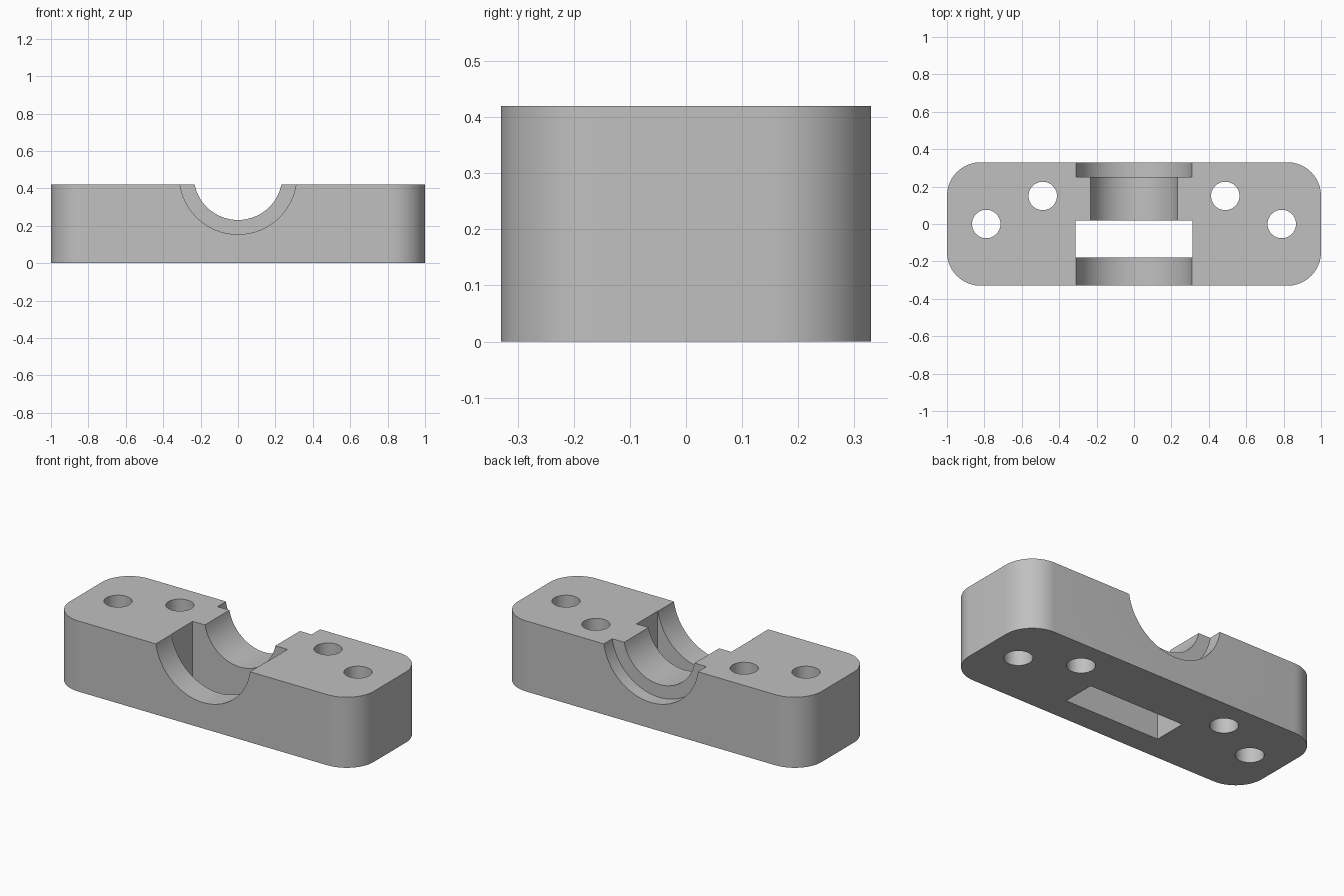
import bpy, bmesh, math
from mathutils import Matrix

if "Cube" in bpy.data.objects:
    bpy.data.objects.remove(bpy.data.objects["Cube"], do_unlink=True)

HALF_X, HALF_Y, HEIGHT, CORNER = 1.0, 0.33, 0.42, 0.18
BORE_Z = 0.468

grey = bpy.data.materials.new("plain grey")
grey.use_nodes = True
grey.diffuse_color = (0.53, 0.53, 0.53, 1)
grey.node_tree.nodes["Principled BSDF"].inputs["Base Color"].default_value = (0.53, 0.53, 0.53, 1)


def make_object(name, bm):
    bmesh.ops.recalc_face_normals(bm, faces=bm.faces)
    mesh = bpy.data.meshes.new(name)
    bm.to_mesh(mesh)
    bm.free()
    mesh.materials.append(grey)
    obj = bpy.data.objects.new(name, mesh)
    bpy.context.collection.objects.link(obj)
    return obj


def cylinder(name, radius, depth, matrix):
    bm = bmesh.new()
    bmesh.ops.create_cone(bm, cap_ends=True, segments=64, radius1=radius,
                          radius2=radius, depth=depth, matrix=matrix)
    return make_object(name, bm)


def bore(name, radius, y0, y1):
    place = Matrix.Translation((0, (y0 + y1) / 2, BORE_Z)) @ Matrix.Rotation(math.pi / 2, 4, "X")
    return cylinder(name, radius, y1 - y0, place)


# Block with rounded vertical corners
bm = bmesh.new()
bmesh.ops.create_cube(bm, size=1, matrix=Matrix.Translation((0, 0, HEIGHT / 2))
                      @ Matrix.Diagonal((2 * HALF_X, 2 * HALF_Y, HEIGHT, 1)))
uprights = [e for e in bm.edges if abs(e.verts[0].co.z - e.verts[1].co.z) > 0.1]
bmesh.ops.bevel(bm, geom=uprights, offset=CORNER, segments=16, profile=0.5, affect="EDGES")
block = make_object("clamp_block", bm)

# Stepped half-round channel: wide at both ends, narrow in the middle
cutters = [
    bore("front_channel_cutter", 0.314, -0.45, -0.1),
    bore("middle_channel_cutter", 0.237, -0.05, 0.3),
    bore("back_channel_cutter", 0.314, 0.25, 0.45),
]

# Rectangular slot through the floor
bm = bmesh.new()
bmesh.ops.create_cube(bm, size=1, matrix=Matrix.Translation((0, -0.08, 0.2))
                      @ Matrix.Diagonal((0.624, 0.2, 1, 1)))
cutters.append(make_object("slot_cutter", bm))

# Screw holes, mirrored left and right
for side, sign in (("left", 1), ("right", -1)):
    for label, x, y in (("outer", 0.79, 0), ("inner", 0.488, 0.15)):
        cutters.append(cylinder(f"{side}_{label}_hole_cutter", 0.076, 1,
                                Matrix.Translation((sign * x, y, 0.2))))

for cutter in cutters:
    cut = block.modifiers.new(cutter.name, "BOOLEAN")
    cut.operation = "DIFFERENCE"
    cut.solver = "EXACT"
    cut.object = cutter

# Apply the cuts, then remove the helpers
bpy.ops.object.select_all(action="DESELECT")
block.select_set(True)
bpy.context.view_layer.objects.active = block
for name in [m.name for m in block.modifiers]:
    bpy.ops.object.modifier_apply(modifier=name)
for cutter in cutters:
    bpy.data.objects.remove(cutter, do_unlink=True)

bpy.ops.object.shade_smooth_by_angle(angle=math.radians(30))
